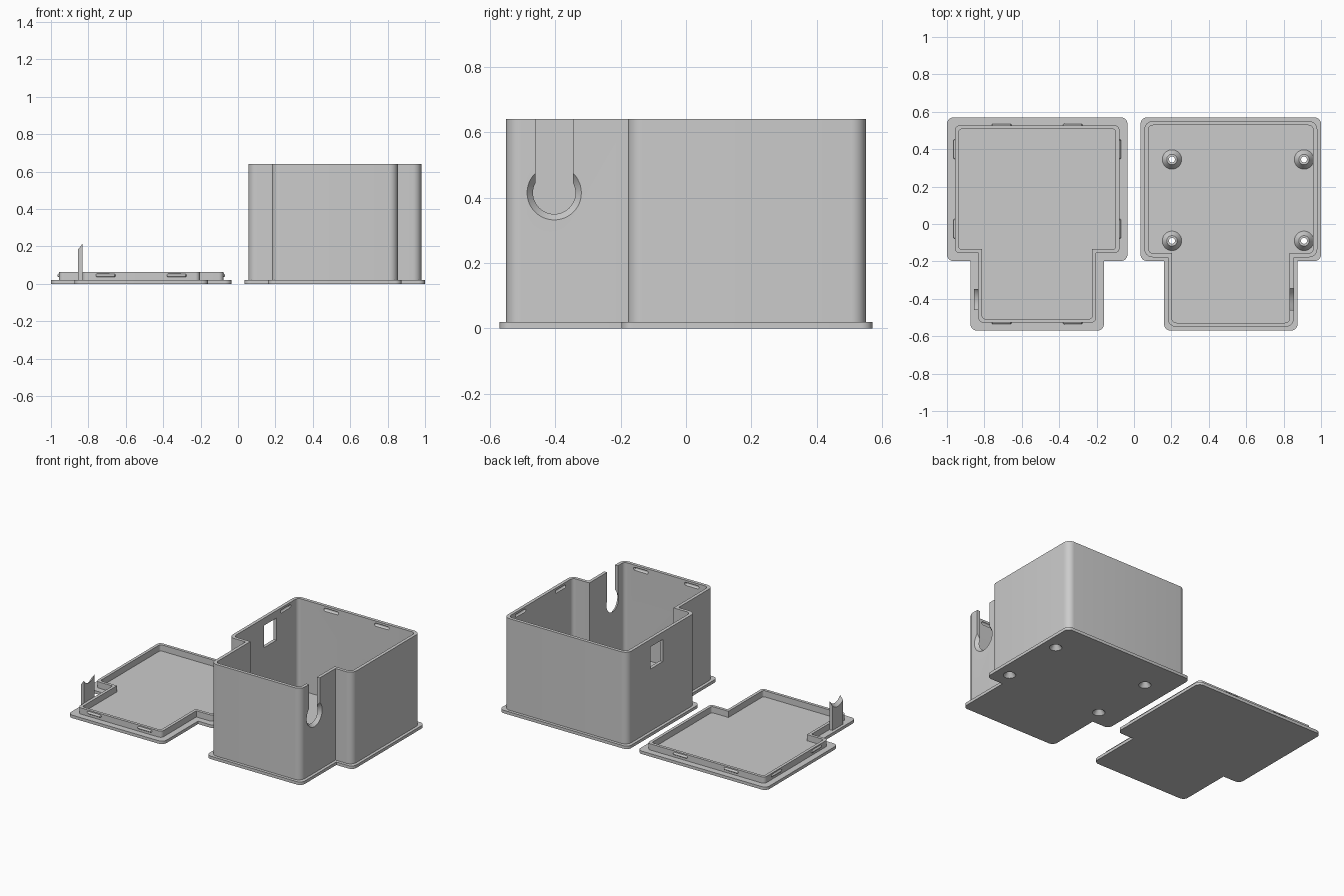
import bpy, bmesh, math
from mathutils import Vector, Matrix

if "Cube" in bpy.data.objects:
    bpy.data.objects.remove(bpy.data.objects["Cube"])

CX = 0.5175                    # box centre; the lid sits at -CX
FLOOR, TOP = 0.02, 0.64
WALL_IN, WALL_T = 0.02, 0.022  # wall inset from flange edge, wall thickness

plastic = bpy.data.materials.new("grey_plastic")
plastic.diffuse_color = (0.6, 0.6, 0.6, 1)
plastic.use_nodes = True
plastic.node_tree.nodes["Principled BSDF"].inputs["Base Color"].default_value = plastic.diffuse_color


def finish(name, bm):
    bmesh.ops.recalc_face_normals(bm, faces=bm.faces)
    me = bpy.data.meshes.new(name)
    bm.to_mesh(me)
    bm.free()
    me.materials.append(plastic)
    ob = bpy.data.objects.new(name, me)
    bpy.context.collection.objects.link(ob)
    smooth(ob)
    return ob


def smooth(ob):
    ob.data.polygons.foreach_set("use_smooth", [True] * len(ob.data.polygons))
    ob.data.set_sharp_from_angle(angle=math.radians(30))


def outline(cx, inset, r, seg=8):
    """T-shaped outline with rounded outer corners."""
    w, s = 0.4825 - inset, 0.357 - inset
    t, b, sh = 0.57 - inset, -0.57 + inset, -0.198 + inset
    c = [Vector(p) for p in ((-s, b), (s, b), (s, sh), (w, sh),
                             (w, t), (-w, t), (-w, sh), (-s, sh))]
    pts = []
    for i, p in enumerate(c):
        if i in (2, 7):        # sharp inner corners
            pts.append(p)
            continue
        da = (c[i - 1] - p).normalized()
        db = (c[(i + 1) % 8] - p).normalized()
        o = p + r * (da + db)
        for k in range(seg + 1):
            a = k / seg * math.pi / 2
            pts.append(o - r * (db * math.cos(a) + da * math.sin(a)))
    return [(p.x + cx, p.y) for p in pts]


def slab(name, pts, z0, z1):
    bm = bmesh.new()
    lo = [bm.verts.new((x, y, z0)) for x, y in pts]
    hi = [bm.verts.new((x, y, z1)) for x, y in pts]
    bm.faces.new(lo)
    bm.faces.new(hi)
    for i in range(len(pts)):
        bm.faces.new((lo[i - 1], lo[i], hi[i], hi[i - 1]))
    return finish(name, bm)


def ring(name, outer, inner, z0, z1):
    bm = bmesh.new()
    loops = [[bm.verts.new((x, y, z)) for x, y in pts]
             for pts, z in ((outer, z0), (outer, z1), (inner, z1), (inner, z0))]
    for j in range(4):
        a, b = loops[j], loops[(j + 1) % 4]
        for i in range(len(a)):
            bm.faces.new((a[i - 1], a[i], b[i], b[i - 1]))
    return finish(name, bm)


def block(name, lo, hi):
    bm = bmesh.new()
    bmesh.ops.create_cube(bm, size=1)
    for v in bm.verts:
        v.co = [(a + b) / 2 + c * (b - a) for a, b, c in zip(lo, hi, v.co)]
    return finish(name, bm)


def cone(name, r1, r2, depth, loc, rot=Matrix(), seg=48):
    bm = bmesh.new()
    bmesh.ops.create_cone(bm, cap_ends=True, segments=seg, radius1=r1, radius2=r2,
                          depth=depth, matrix=Matrix.Translation(loc) @ rot)
    return finish(name, bm)


def capsule(name, loc, r, half, along_y):
    bm = bmesh.new()
    bmesh.ops.create_uvsphere(bm, u_segments=12, v_segments=8, radius=r,
                              matrix=Matrix.Rotation(math.pi / 2, 4, 'X' if along_y else 'Y'))
    k = 1 if along_y else 0
    for v in bm.verts:
        v.co[k] += half - r if v.co[k] > 1e-5 else r - half
        v.co += Vector(loc)
    return finish(name, bm)


def cut(ob, cutters):
    for c in cutters:
        m = ob.modifiers.new("cut", 'BOOLEAN')
        m.operation, m.solver, m.object = 'DIFFERENCE', 'EXACT', c
        dg = bpy.context.evaluated_depsgraph_get()
        me = bpy.data.meshes.new_from_object(ob.evaluated_get(dg))
        ob.modifiers.clear()
        ob.data = me
        bpy.data.objects.remove(c)
    smooth(ob)


def snap_spots(cx, inset, z):
    """Places of the eight snap catches on a wall line."""
    for sx in (-1, 1):
        for y in (0.4, -0.025):
            yield (cx + sx * (0.4825 - inset), y, z), True
        for sy in (-1, 1):
            yield (cx + sx * 0.19, sy * (0.57 - inset), z), False


def cable_cone(side, z):
    """Flared cable hole cutter through the stem's outer wall."""
    x = side * (CX + 0.357 - WALL_IN - WALL_T / 2)
    return cone("cable_cutter", 0.0568, 0.0912, 0.042, (x, -0.403, z),
                Matrix.Rotation(side * math.pi / 2, 4, 'Y'))


# Box floor flange with screw holes
floor = slab("box_floor", outline(CX, 0, 0.035), 0, FLOOR)
posts = [(x, y) for x in (0.203, 0.909) for y in (0.345, -0.09)]
cut(floor, [cone("hole_cutter", 0.038, 0.038, 0.1, (x, y, 0), seg=32) for x, y in posts])

# Countersunk conical screw posts
for n, (x, y) in enumerate(posts):
    bm = bmesh.new()
    prof = [(0.038, 0), (0.016, 0.03), (0.016, 0.055), (0.028, 0.055), (0.052, 0.02), (0.038, 0.019)]
    rows = [[bm.verts.new((x + r * math.cos(a * math.pi / 16), y + r * math.sin(a * math.pi / 16), z))
             for a in range(32)] for r, z in prof]
    for j in range(len(rows)):
        a, b = rows[j - 1], rows[j]
        for i in range(32):
            bm.faces.new((a[i - 1], a[i], b[i], b[i - 1]))
    finish(f"screw_post_{n + 1}", bm)

# Box walls with cable slot, side window and snap grooves
walls = ring("box_walls", outline(CX, WALL_IN, 0.045),
             outline(CX, WALL_IN + WALL_T, 0.025), FLOOR, TOP)
cutters = [cable_cone(1, 0.415),
           block("slot_cutter", (0.8, -0.4605, 0.415), (0.9, -0.3455, 0.7)),
           block("window_cutter", (0.0, 0.17, 0.44), (0.12, 0.30, 0.59))]
cutters += [capsule("groove_cutter", p, 0.011, 0.055, ay)
            for p, ay in snap_spots(CX, WALL_IN + WALL_T, TOP - 0.025)]
cut(walls, cutters)

# Lid plate, locating lip and snap bumps
slab("lid_plate", outline(-CX, 0, 0.035), 0, FLOOR)
ring("lid_lip", outline(-CX, 0.043, 0.025), outline(-CX, 0.063, 0.015), FLOOR, 0.062)
for n, (p, ay) in enumerate(snap_spots(-CX, 0.043, 0.045)):
    capsule(f"snap_bump_{n + 1}", p, 0.009, 0.053, ay)

# Lid tab that closes the cable slot
xo = -(CX + 0.357 - WALL_IN)
tab = block("cable_tab", (xo, -0.4595, FLOOR), (xo + WALL_T, -0.3465, 0.24))
cut(tab, [cable_cone(-1, 0.245)])
